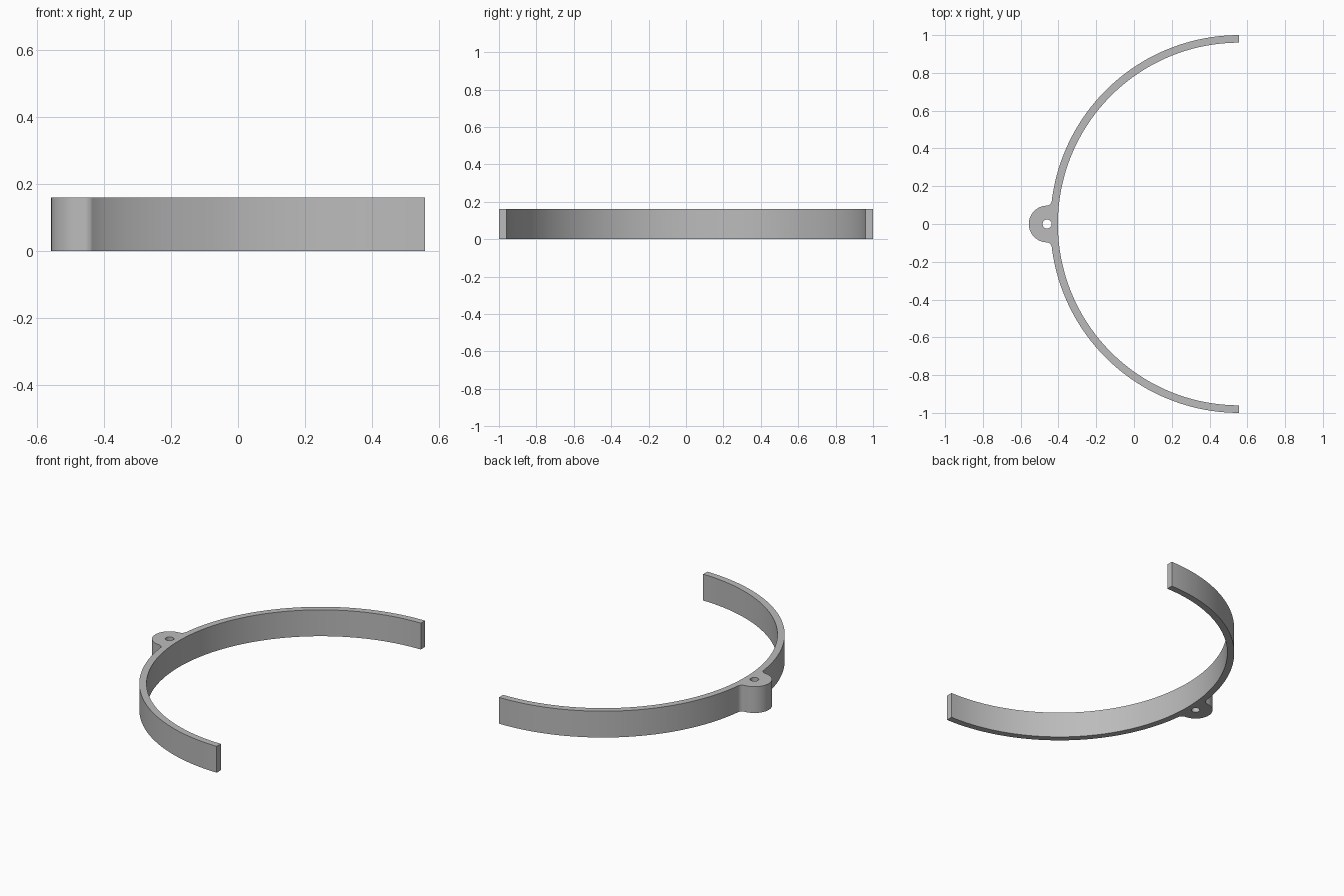
import bpy
import math

if "Cube" in bpy.data.objects:
    bpy.data.objects.remove(bpy.data.objects["Cube"])

CX = 0.557                     # ring centre
R_OUT, R_IN = 1.0, 0.96        # ring radii
LUG_X, LUG_R = -0.46, 0.097    # lug centre and radius
HOLE_R, FILLET = 0.024, 0.03
HEIGHT = 0.16


def arc(cx, cy, r, a0, a1, n):
    """Points along an arc from angle a0 to a1."""
    return [(cx + r * math.cos(a0 + (a1 - a0) * i / n),
             cy + r * math.sin(a0 + (a1 - a0) * i / n)) for i in range(n + 1)]


# Fillet centre: tangent to both the ring's outside and the lug
d, p, q = CX - LUG_X, R_OUT + FILLET, LUG_R + FILLET
along = (p * p - q * q + d * d) / (2 * d)
fx, fy = CX - along, math.sqrt(p * p - along * along)
ring_a = math.atan2(fy, fx - CX)
lug_a = math.atan2(fy, fx - LUG_X)

# Upper half of the outside, from the ring end to the lug tip
upper = arc(CX, 0, R_OUT, math.pi / 2, ring_a, 48)
upper += arc(fx, fy, FILLET, ring_a - math.pi, lug_a - math.pi, 8)[1:]
upper += arc(LUG_X, 0, LUG_R, lug_a, math.pi, 16)[1:]
lower = [(x, -y) for x, y in reversed(upper[:-1])]
inner = arc(CX, 0, R_IN, 1.5 * math.pi, 0.5 * math.pi, 96)
hole = arc(LUG_X, 0, HOLE_R, 0, 2 * math.pi, 32)[:-1]

# Half ring with pierced lug, extruded from its flat profile
curve = bpy.data.curves.new("half_ring_bracket", 'CURVE')
curve.dimensions = '2D'
curve.fill_mode = 'BOTH'
curve.extrude = HEIGHT / 2
for pts in (upper + lower + inner, hole):
    sp = curve.splines.new('POLY')
    sp.points.add(len(pts) - 1)
    for point, (x, y) in zip(sp.points, pts):
        point.co = (x, y, 0, 1)
    sp.use_cyclic_u = True

bracket = bpy.data.objects.new("half_ring_bracket", curve)
bpy.context.collection.objects.link(bracket)
bpy.context.view_layer.objects.active = bracket
bracket.select_set(True)
bpy.ops.object.convert(target='MESH')
bracket = bpy.context.object

# Weld the caps to the walls and stand it on the floor
bpy.ops.object.mode_set(mode='EDIT')
bpy.ops.mesh.select_all(action='SELECT')
bpy.ops.mesh.remove_doubles(threshold=0.0001)
bpy.ops.mesh.normals_make_consistent(inside=False)
bpy.ops.object.mode_set(mode='OBJECT')
for v in bracket.data.vertices:
    v.co.z += HEIGHT / 2
bpy.ops.object.shade_smooth_by_angle(angle=math.radians(30))

# Plain grey
grey = bpy.data.materials.new("grey")
grey.diffuse_color = (0.5, 0.5, 0.5, 1)
grey.use_nodes = True
grey.node_tree.nodes["Principled BSDF"].inputs["Base Color"].default_value = grey.diffuse_color
bracket.data.materials.clear()
bracket.data.materials.append(grey)
